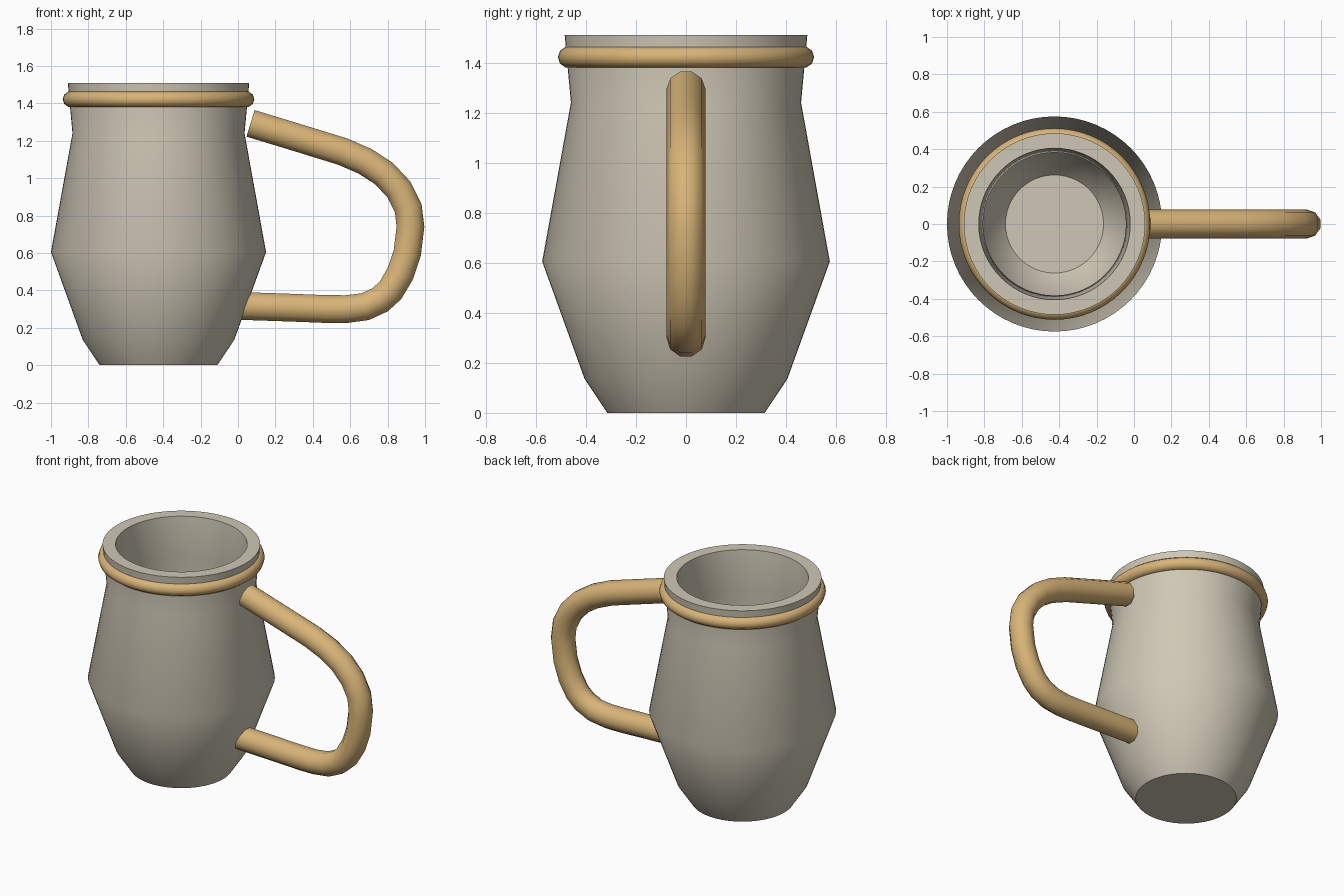
import bpy, bmesh, math
from mathutils import Vector, Matrix

default = bpy.data.objects.get("Cube")
if default:
    bpy.data.objects.remove(default, do_unlink=True)

AXIS_X = -0.425  # the cup stands off centre to make room for the handle


def material(name, rgb):
    mat = bpy.data.materials.new(name)
    mat.use_nodes = True
    mat.diffuse_color = (*rgb, 1)
    bsdf = mat.node_tree.nodes["Principled BSDF"]
    bsdf.inputs["Base Color"].default_value = (*rgb, 1)
    bsdf.inputs["Roughness"].default_value = 0.7
    return mat


def finish(name, bm, mat, x=0):
    bmesh.ops.remove_doubles(bm, verts=bm.verts, dist=0.0001)
    bmesh.ops.recalc_face_normals(bm, faces=bm.faces)
    mesh = bpy.data.meshes.new(name)
    bm.to_mesh(mesh)
    bm.free()
    mesh.materials.append(mat)
    obj = bpy.data.objects.new(name, mesh)
    obj.location.x = x
    bpy.context.collection.objects.link(obj)
    bpy.ops.object.select_all(action="DESELECT")
    obj.select_set(True)
    bpy.context.view_layer.objects.active = obj
    bpy.ops.object.shade_smooth_by_angle(angle=math.radians(40))
    return obj


def lathe(name, profile, mat, closed=False, steps=64):
    """Turn an (r, z) profile around the vertical axis of the cup."""
    bm = bmesh.new()
    verts = [bm.verts.new((r, 0, z)) for r, z in profile]
    edges = [bm.edges.new(pair) for pair in zip(verts, verts[1:])]
    if closed:
        edges.append(bm.edges.new((verts[-1], verts[0])))
    bmesh.ops.spin(bm, geom=verts + edges, cent=(0, 0, 0), axis=(0, 0, 1),
                   angle=math.tau, steps=steps, use_duplicate=False)
    return finish(name, bm, mat, AXIS_X)


def tube(name, path, radius, mat, sides=10):
    """Sweep a round section along an (x, z) path, with capped ends."""
    bm = bmesh.new()
    pts = [Vector((x, 0, z)) for x, z in path]
    side = Vector((0, 1, 0))
    rings = []
    for i, p in enumerate(pts):
        before = (p - pts[i - 1]).normalized() if i else Vector()
        after = (pts[i + 1] - p).normalized() if i + 1 < len(pts) else Vector()
        normal = (before + after).normalized().cross(side)
        angles = [math.tau * k / sides for k in range(sides)]
        rings.append([bm.verts.new(p + radius * (side * math.cos(a) + normal * math.sin(a)))
                      for a in angles])
    for a, b in zip(rings, rings[1:]):
        for k in range(sides):
            n = (k + 1) % sides
            bm.faces.new((a[k], a[n], b[n], b[k]))
    bm.faces.new(rings[0])
    bm.faces.new(rings[-1])
    return finish(name, bm, mat)


clay = material("pale clay", (0.62, 0.575, 0.465))
wood = material("golden tan", (0.69, 0.46, 0.185))

# Hollow cup: outside from the base up, over the rim, then down the inside
lathe("cup_body", [(0, 0), (0.315, 0), (0.405, 0.135), (0.575, 0.605), (0.46, 1.24),
                   (0.485, 1.51), (0.405, 1.51), (0.382, 1.24), (0.492, 0.605),
                   (0.332, 0.165), (0.262, 0.08), (0, 0.08)], clay)

# Rounded band below the rim
section = [math.tau * k / 10 for k in range(10)]
lathe("rim_band", [(0.469 + 0.043 * math.cos(a), 1.422 + 0.043 * math.sin(a))
                   for a in section], wood, closed=True)

# Handle, from its upper end round to the foot sunk in the body
tube("handle", [(0.067, 1.293), (0.33, 1.213), (0.56, 1.142), (0.68, 1.09), (0.78, 1.025),
                (0.86, 0.94), (0.91, 0.84), (0.922, 0.74), (0.905, 0.6), (0.868, 0.49),
                (0.815, 0.4), (0.76, 0.35), (0.68, 0.313), (0.58, 0.3), (0.48, 0.3),
                (0.3, 0.307), (0.01, 0.317)], 0.078, wood)
